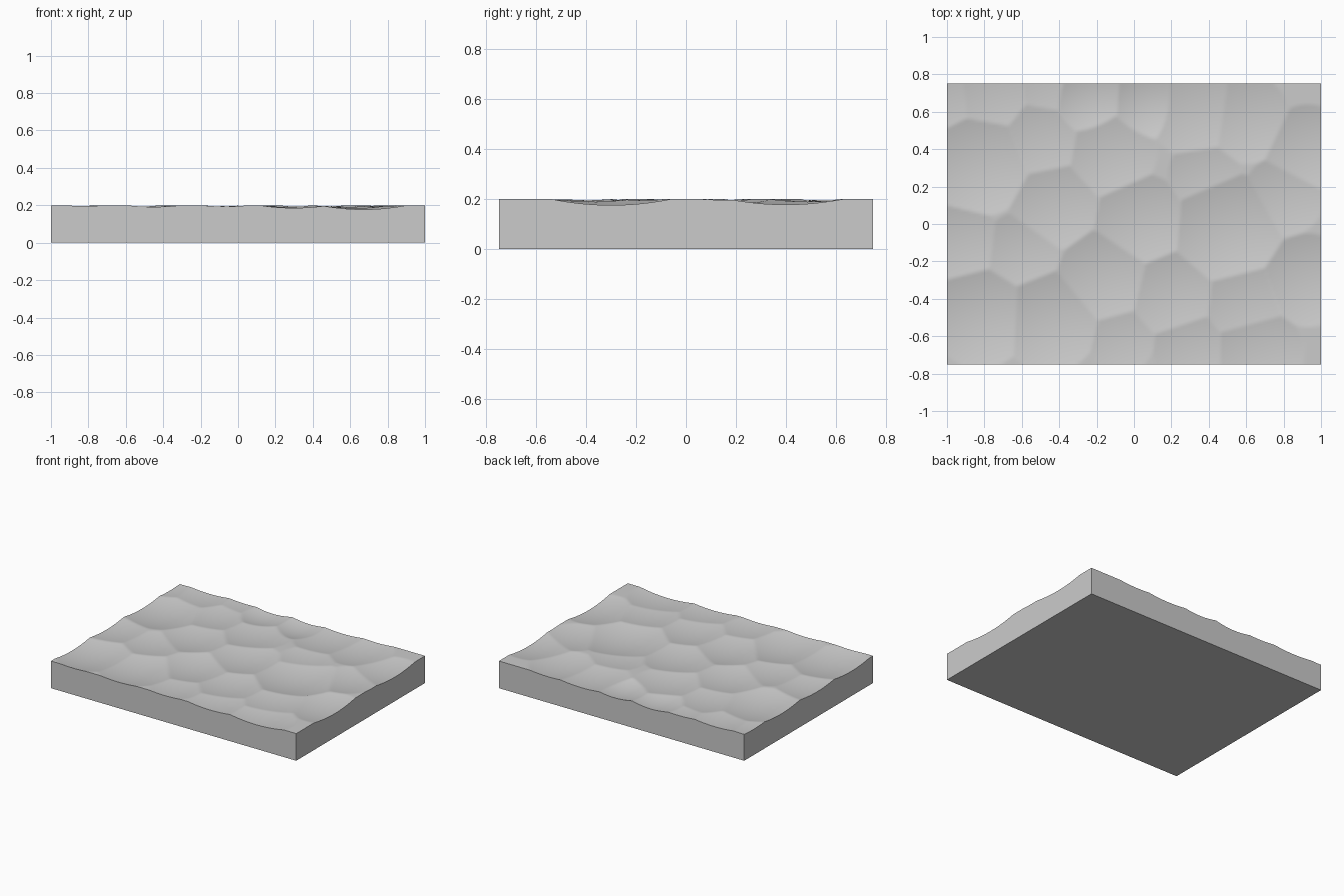
import bpy
import bmesh
import math

WIDTH, DEPTH, HEIGHT = 2.0, 1.5, 0.2
COLUMNS, ROWS = 160, 120

# Shallow scooped hollows in the top: x, y, radius
HOLLOWS = [
    (-.24, .66, .19), (.06, .64, .19), (-.12, .38, .24), (-.43, .1, .24),
    (-.6, -.14, .21), (-.76, .66, .2), (-.82, .32, .28), (-.92, -.1, .21),
    (.2, -.37, .23), (-.07, -.62, .18), (-.16, -.28, .25), (.04, .02, .25),
    (.5, -.02, .3), (.33, .6, .25), (.6, .56, .24), (.93, .4, .24),
    (.38, .26, .2), (.8, .15, .22), (.93, -.3, .25), (.6, -.42, .22),
    (.67, -.68, .24), (.3, -.67, .2), (-.82, -.5, .27), (-.45, -.52, .27),
    (-.5, .45, .22), (-.46, .7, .16), (-.98, .64, .16),
]
# The two crisp hollows near the back edge are cut more steeply
STEEP, GENTLE = .8, .42


def surface_height(x, y):
    """Lowest of all the overlapping bowls, never above the slab top."""
    height = HEIGHT
    for index, (cx, cy, radius) in enumerate(HOLLOWS):
        curve = STEEP if index < 2 else GENTLE
        distance = math.hypot(x - cx, y - cy)
        bowl = HEIGHT + curve * (distance ** 2 - radius ** 2)
        height = min(height, bowl)
    return height


def make_material(name, colour):
    material = bpy.data.materials.new(name)
    material.use_nodes = True
    material.diffuse_color = colour
    shader = next(n for n in material.node_tree.nodes if n.type == 'BSDF_PRINCIPLED')
    shader.inputs['Base Color'].default_value = colour
    return material


def make_slab():
    bm = bmesh.new()
    # Scalloped top
    bmesh.ops.create_grid(bm, x_segments=COLUMNS, y_segments=ROWS, size=1)
    for vert in bm.verts:
        vert.co.x *= WIDTH / 2
        vert.co.y *= DEPTH / 2
        vert.co.z = surface_height(vert.co.x, vert.co.y)
    # Straight side walls down to the ground
    rim = [edge for edge in bm.edges if edge.is_boundary]
    walls = bmesh.ops.extrude_edge_only(bm, edges=rim)['geom']
    for vert in walls:
        if isinstance(vert, bmesh.types.BMVert):
            vert.co.z = 0
    # Flat underside
    base = [edge for edge in bm.edges if edge.is_boundary]
    bmesh.ops.contextual_create(bm, geom=base)
    bmesh.ops.recalc_face_normals(bm, faces=bm.faces)
    mesh = bpy.data.meshes.new("stone_slab")
    bm.to_mesh(mesh)
    bm.free()
    slab = bpy.data.objects.new("stone_slab", mesh)
    bpy.context.collection.objects.link(slab)
    return slab


default_cube = bpy.data.objects.get("Cube")
if default_cube:
    bpy.data.objects.remove(default_cube, do_unlink=True)

slab = make_slab()
slab.data.materials.append(make_material("stone_grey", (.6, .6, .6, 1)))
bpy.ops.object.select_all(action='DESELECT')
slab.select_set(True)
bpy.context.view_layer.objects.active = slab
bpy.ops.object.shade_smooth_by_angle(angle=math.radians(35))
